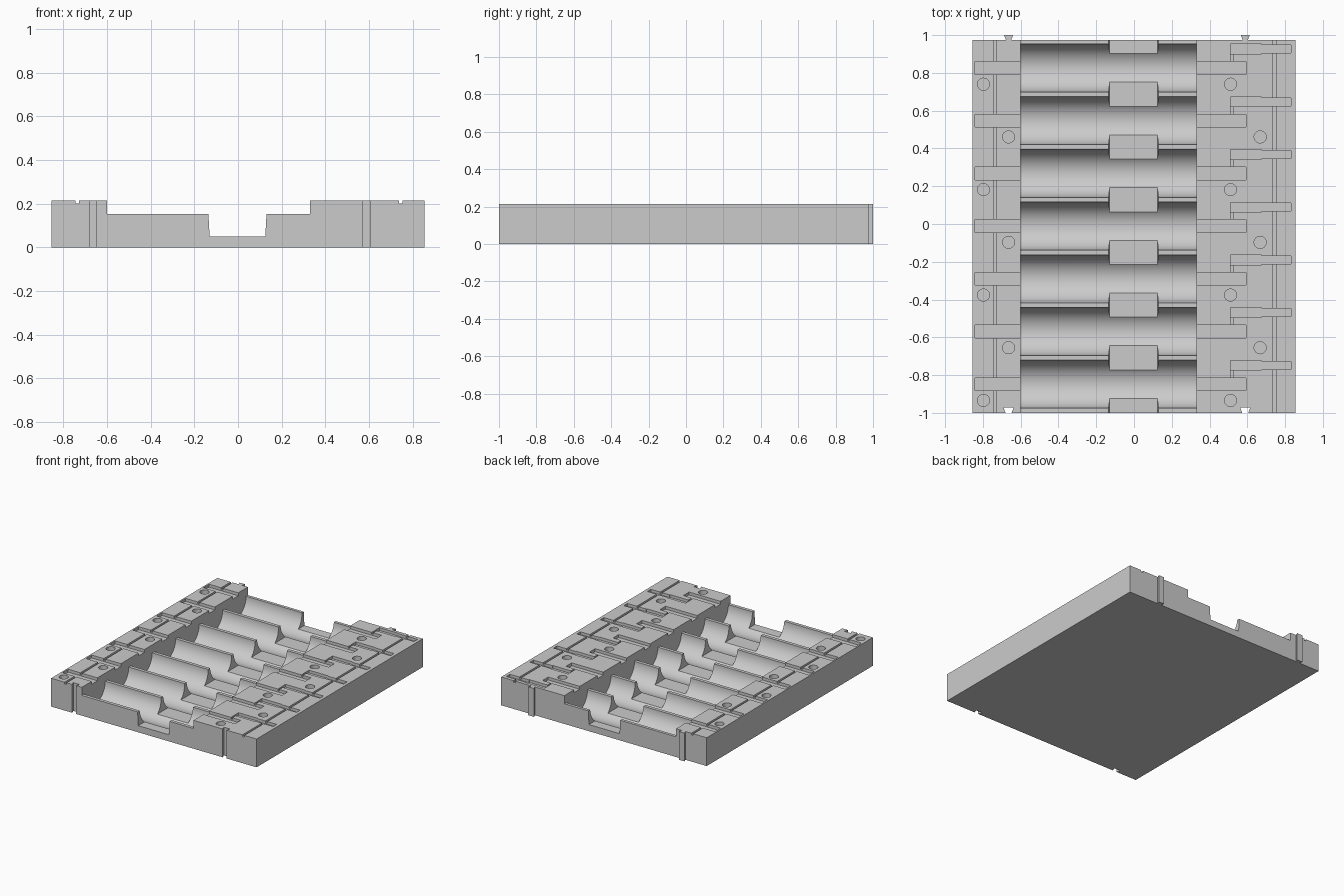
import bpy, bmesh, math

old = bpy.data.objects.get("Cube")
if old:
    bpy.data.objects.remove(old)

PITCH, CELLS = 0.279, 7
FIRST = 0.826            # centre line of the rearmost cradle
TOP, RIDGE, R = 0.213, 0.152, 0.127
BACK, FRONT, HALF = 0.975, -1.0, 0.855
ROWS = [FIRST - PITCH * i for i in range(CELLS)]
JOINTS = (-0.664, 0.589)

gray = bpy.data.materials.new("light gray plastic")
gray.use_nodes = True
gray.diffuse_color = (0.6, 0.6, 0.6, 1)
gray.node_tree.nodes["Principled BSDF"].inputs["Base Color"].default_value = (0.6, 0.6, 0.6, 1)


def prism(bm, base, shift):
    """Extrude a flat outline of 3D points by a shift vector."""
    face = bm.faces.new([bm.verts.new(p) for p in base])
    new = bmesh.ops.extrude_face_region(bm, geom=[face])["geom"]
    bmesh.ops.translate(bm, vec=shift, verts=[v for v in new if isinstance(v, bmesh.types.BMVert)])


def box(bm, x0, x1, y0, y1, z0, z1):
    prism(bm, [(x0, y0, z0), (x1, y0, z0), (x1, y1, z0), (x0, y1, z0)], (0, 0, z1 - z0))


def finish(name, bm):
    bmesh.ops.recalc_face_normals(bm, faces=bm.faces)
    mesh = bpy.data.meshes.new(name)
    bm.to_mesh(mesh)
    bm.free()
    mesh.materials.append(gray)
    obj = bpy.data.objects.new(name, mesh)
    bpy.context.collection.objects.link(obj)
    return obj


def cut(target, name, bm):
    """Subtract a cutter from the target, then discard the cutter."""
    cutter = finish(name, bm)
    cutter.hide_render = True
    mod = target.modifiers.new(name, "BOOLEAN")
    mod.operation, mod.solver, mod.object = "DIFFERENCE", "EXACT", cutter
    bpy.context.view_layer.objects.active = target
    bpy.ops.object.modifier_apply(modifier=name)
    bpy.data.objects.remove(cutter)


# Tray block, with dovetail sockets in front and dovetail tabs behind
outline = [(-HALF, FRONT)]
for x in JOINTS:
    outline += [(x - 0.016, FRONT), (x - 0.027, FRONT + 0.029),
                (x + 0.027, FRONT + 0.029), (x + 0.016, FRONT)]
outline += [(HALF, FRONT), (HALF, BACK)]
for x in reversed(JOINTS):
    outline += [(x + 0.014, BACK), (x + 0.024, 1), (x - 0.024, 1), (x - 0.014, BACK)]
outline.append((-HALF, BACK))
bm = bmesh.new()
prism(bm, [(x, y, 0) for x, y in outline], (0, 0, TOP))
tray = finish("cell_tray", bm)

# Row of half-round cradles between flat ridges
profile = [(1.1, 0.4), (1.1, RIDGE)]
for y in ROWS:
    for i in range(33):
        a = math.pi * i / 32
        profile.append((y + R * math.cos(a), RIDGE - R * math.sin(a)))
profile += [(-1.1, RIDGE), (-1.1, 0.4)]
bm = bmesh.new()
prism(bm, [(-0.6, y, z) for y, z in profile], (0.93, 0, 0))
cut(tray, "cradle_cutter", bm)

# Slightly tapered finger relief across the ridges
bm = bmesh.new()
prism(bm, [(-0.13, -1.1, 0.05), (0.125, -1.1, 0.05), (0.131, -1.1, 0.16),
           (0.131, -1.1, 0.4), (-0.136, -1.1, 0.4), (-0.136, -1.1, 0.16)], (0, 2.2, 0))
cut(tray, "finger_relief_cutter", bm)

# Contact slots on both sides of the cradles
bm = bmesh.new()
for y in ROWS:
    for x0, x1 in ((-0.843, -0.59), (0.32, 0.592)):
        box(bm, x0, x1, y - 0.034, y + 0.034, TOP - 0.022, 0.4)
cut(tray, "contact_slot_cutter", bm)

# Stepped fuse pockets on the left side
bm = bmesh.new()
for y in ROWS:
    c = y + 0.1
    prism(bm, [(0.51, c - 0.026, TOP - 0.021), (0.674, c - 0.026, TOP - 0.021),
               (0.674, c - 0.021, TOP - 0.021), (0.831, c - 0.021, TOP - 0.021),
               (0.831, c + 0.021, TOP - 0.021), (0.674, c + 0.021, TOP - 0.021),
               (0.674, c + 0.026, TOP - 0.021), (0.51, c + 0.026, TOP - 0.021)], (0, 0, 0.2))
cut(tray, "fuse_pocket_cutter", bm)

# Long wire channels and the short links from pocket to slot
bm = bmesh.new()
for x in (-0.735, 0.745):
    box(bm, x - 0.008, x + 0.008, -1.1, 1.1, TOP - 0.013, 0.4)
for y in ROWS:
    box(bm, 0.511, 0.523, y + 0.02, y + 0.09, TOP - 0.013, 0.4)
cut(tray, "wire_channel_cutter", bm)

# Staggered round pockets between the slots
bm = bmesh.new()
for i, y in enumerate(ROWS):
    for x in ((-0.664, 0.668) if i % 2 else (-0.797, 0.511)):
        ring = [(x + 0.032 * math.cos(math.tau * k / 32),
                 y - 0.086 + 0.032 * math.sin(math.tau * k / 32), TOP - 0.03) for k in range(32)]
        prism(bm, ring, (0, 0, 0.2))
cut(tray, "round_pocket_cutter", bm)

# Smooth cradles with crisp edges
bpy.ops.object.select_all(action="DESELECT")
tray.select_set(True)
bpy.context.view_layer.objects.active = tray
bpy.ops.object.shade_smooth_by_angle(angle=math.radians(25))
